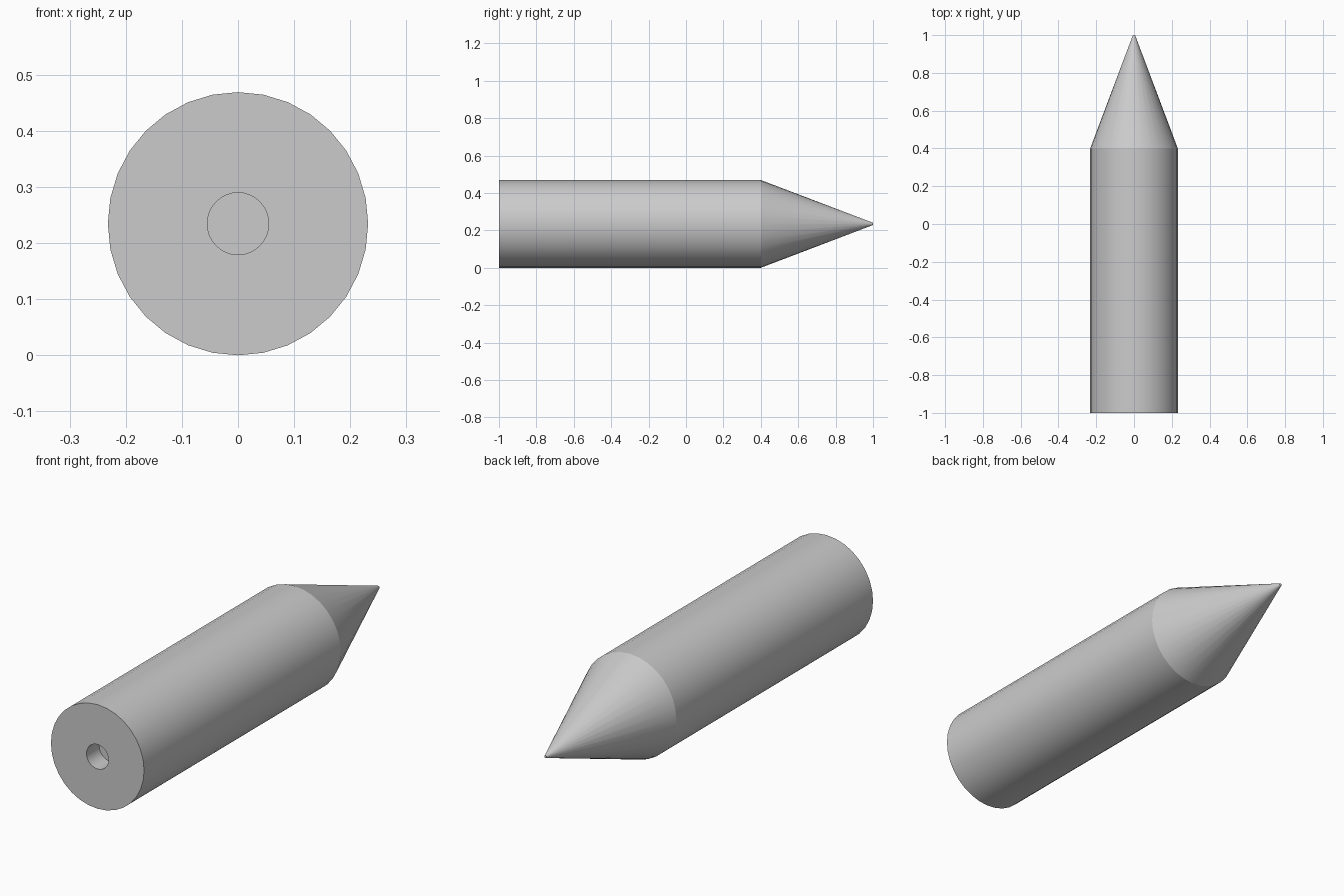
import bpy, bmesh
from math import sin, cos, tau, radians

if "Cube" in bpy.data.objects:
    bpy.data.objects.remove(bpy.data.objects["Cube"])

SIDES = 32
CENTRE_Z = 0.2345
RX, RZ = 0.232, 0.2345


def turned_part(name, profile):
    """Turn a (radius fraction, y) profile about the long axis, capping both ends."""
    bm = bmesh.new()
    rings = []
    for r, y in profile:
        rings.append([bm.verts.new((RX * r * sin(tau * i / SIDES), y,
                                    CENTRE_Z + RZ * r * cos(tau * i / SIDES)))
                      for i in range(SIDES)])
    for a, b in zip(rings, rings[1:]):
        for i in range(SIDES):
            j = (i + 1) % SIDES
            bm.faces.new((a[i], a[j], b[j], b[i]))
    bm.faces.new(rings[0])
    bm.faces.new(rings[-1])
    bmesh.ops.recalc_face_normals(bm, faces=bm.faces)
    mesh = bpy.data.meshes.new(name)
    bm.to_mesh(mesh)
    bm.free()
    obj = bpy.data.objects.new(name, mesh)
    bpy.context.collection.objects.link(obj)
    bpy.ops.object.select_all(action='DESELECT')
    obj.select_set(True)
    bpy.context.view_layer.objects.active = obj
    # keep the shoulder and rims crisp
    bpy.ops.object.shade_smooth_by_angle(angle=radians(18))
    return obj


# Hole floor, hole rim, flat end, shoulder and blunt point in one closed solid
turned_part("pointed_rod", [
    (0.236, -0.91),
    (0.236, -1.0),
    (1.0, -1.0),
    (1.0, 0.4),
    (0.025, 1.0),
])
